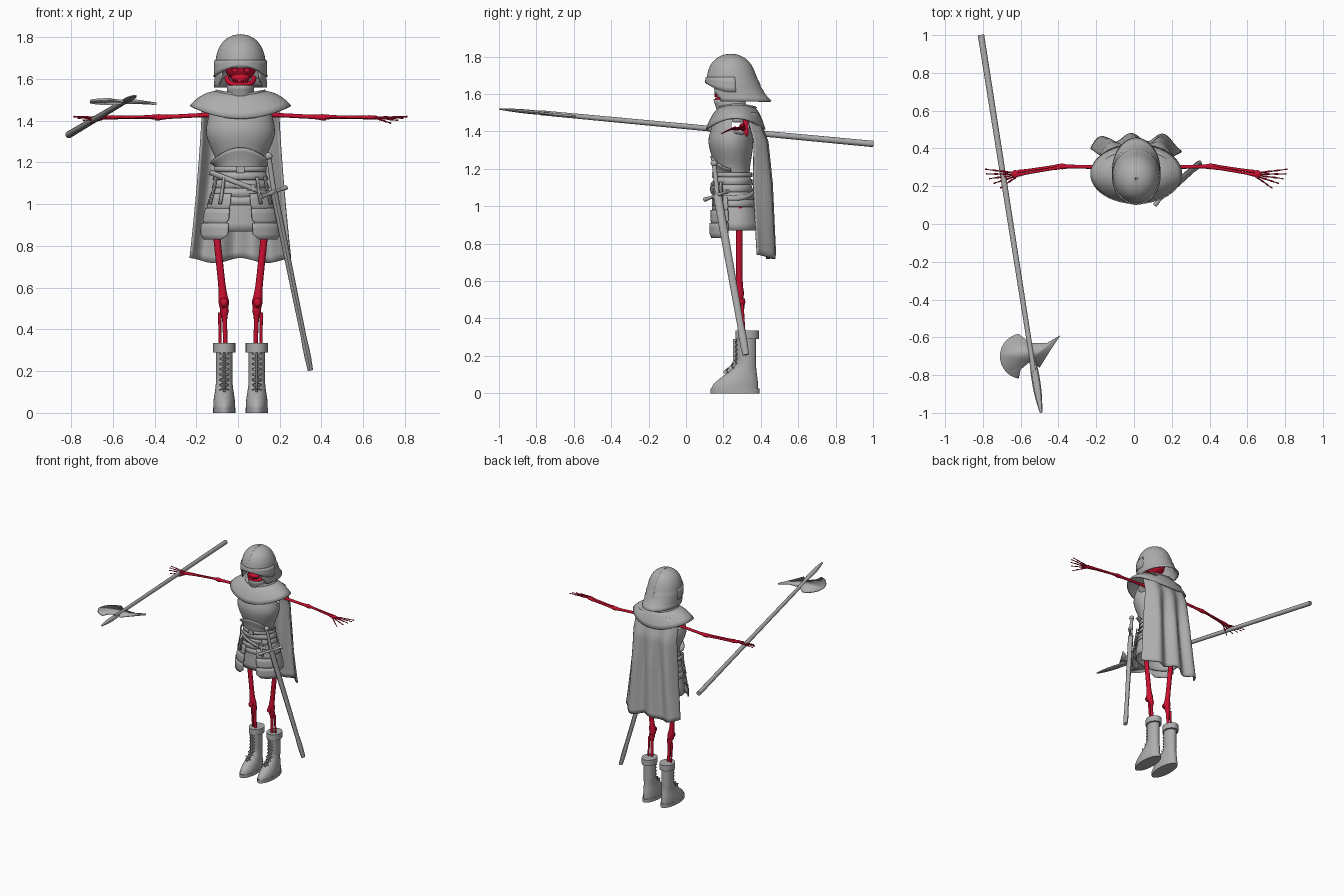
import bpy, bmesh
from math import sin, cos, pi, radians
from mathutils import Vector, Matrix

if "Cube" in bpy.data.objects:
    bpy.data.objects.remove(bpy.data.objects["Cube"])


def material(name, *rgb):
    m = bpy.data.materials.new(name)
    m.use_nodes = True
    m.diffuse_color = (*rgb, 1)
    m.node_tree.nodes["Principled BSDF"].inputs["Base Color"].default_value = (*rgb, 1)
    return m


GREY = material("plain grey", .42, .42, .42)
RED = material("bone red", .6, .005, .03)
SIDES = (1, -1)
parts = []


def steps(start, end, count):
    return [start + (end - start) * k / count for k in range(count + 1)]


def smooth(t):
    t = min(max(t, 0), 1)
    return t * t * (3 - 2 * t)


def finish(name, bm, mat, thick=0):
    bmesh.ops.recalc_face_normals(bm, faces=bm.faces)
    mesh = bpy.data.meshes.new(name)
    bm.to_mesh(mesh)
    bm.free()
    mesh.materials.append(mat)
    ob = bpy.data.objects.new(name, mesh)
    bpy.context.collection.objects.link(ob)
    if thick:
        mod = ob.modifiers.new("thickness", "SOLIDIFY")
        mod.thickness, mod.offset = thick, 0
    parts.append(ob)
    return ob


def skin(name, rows, mat, closed=True, thick=0, keep=None):
    """Surface through rows of points; closed rows without thickness get end caps."""
    bm = bmesh.new()
    rows = [[bm.verts.new(p) for p in row] for row in rows]
    for upper, lower in zip(rows, rows[1:]):
        for i in range(0 if closed else 1, len(upper)):
            quad = (upper[i - 1], upper[i], lower[i], lower[i - 1])
            if keep is None or keep(sum((v.co for v in quad), Vector()) / len(quad)):
                bm.faces.new(quad)
    if closed and not thick:
        bm.faces.new(rows[0])
        bm.faces.new(rows[-1])
    loose = [v for v in bm.verts if not v.link_faces]
    bmesh.ops.delete(bm, geom=loose, context="VERTS")
    return finish(name, bm, mat, thick)


def loft(name, rings, arc=None, sides=48, grow=0, lift=0, tilt=0, taper=0, x=0, thick=0, keep=None):
    """Rings are (z, half width, front y, back y); angle zero is the front."""
    rows = []
    for k, (z, half, front, back) in enumerate(rings):
        t = k / (len(rings) - 1)
        a, b = arc or (0, 2 * pi)
        if t == 1:
            a, b = a + taper, b - taper
        angles = steps(a, b, sides)
        if not arc:
            angles.pop()
        middle, depth = (front + back) / 2, (back - front) / 2 + grow
        rows.append([(x + (half + grow) * sin(a), middle - depth * cos(a),
                      z + lift * t * sin(a) ** 2 + tilt * sin(a)) for a in angles])
    return skin(name, rows, GREY, not arc, thick, keep)


def tube(name, path, radius, mat=GREY, sides=12, flat=1, mirror=1):
    """Bar along points; radius is a number or a rule of the way along."""
    path = [Vector((mirror * x, y, z)) for x, y, z in path]
    whole = (path[-1] - path[0]).normalized()
    ref = Vector((1, 0, 0)) if abs(whole.z) > abs(whole.x) else Vector((0, 0, 1))
    rows = []
    for i, p in enumerate(path):
        t = (path[min(i + 1, len(path) - 1)] - path[max(i - 1, 0)]).normalized()
        u = t.cross(ref).normalized()
        w = t.cross(u) * flat
        r = radius(i / (len(path) - 1)) if callable(radius) else radius
        rows.append([p + (u * cos(a) + w * sin(a)) * r for a in steps(0, 2 * pi, sides)[:-1]])
    return skin(name, rows, mat)


def line(start, end, count=16):
    return [Vector(start).lerp(Vector(end), t) for t in steps(0, 1, count)]


def bone(name, start, end, thin, knob, mirror):
    """Straight bone, slim in the middle with a knob at each end."""
    def radius(t):
        swell = abs(2 * t - 1)
        return (thin + (knob - thin) * swell ** 6) * (1 if swell < 1 else .6)
    return tube(name, line(start, end), radius, RED, mirror=mirror)


def ball(name, at, *size, mat=RED):
    bm = bmesh.new()
    scale = Vector(size if len(size) > 1 else size * 3)
    bmesh.ops.create_uvsphere(bm, u_segments=24, v_segments=14, radius=1,
                              matrix=Matrix.LocRotScale(Vector(at), None, scale))
    return finish(name, bm, mat)


def box(name, at, size, mat=GREY):
    bm = bmesh.new()
    bmesh.ops.create_cube(bm, size=1, matrix=Matrix.LocRotScale(Vector(at), None, Vector(size)))
    return finish(name, bm, mat)


def cut(ob, cutter):
    mod = ob.modifiers.new("cut", "BOOLEAN")
    mod.object, mod.solver = cutter, "EXACT"
    bpy.context.view_layer.objects.active = ob
    bpy.ops.object.modifier_apply(modifier=mod.name)
    parts.remove(cutter)
    bpy.data.objects.remove(cutter)


# Helmet: a dome with a flared tail, stepped neck lames, face opening, brow band and crest
def helmet_ring(t):
    r = max(.05, (1 - (1 - t) ** 4) ** .5)
    lame = .004 * (int(t * 15) % 2) if t > .6 else 0
    return 1.81 - .25 * t, .12 * r + lame, .24 - .13 * r, .24 + .13 * r + .08 * t ** 3 + lame


def outside_face(c):
    return c.z > 1.65 or c.y > .25 or abs(c.x) > .08 + (1.65 - c.z) / 4


loft("helmet", [helmet_ring(t * t) for t in steps(0, 1, 24)], sides=64, thick=.008, keep=outside_face)
loft("brow_band", [helmet_ring(t) for t in steps(.48, .6, 3)], (-1.7, 1.7), grow=.006, lift=-.05, thick=.008)
dome = [helmet_ring(t * t) for t in steps(0, .8, 12)]
tube("helmet_crest", [(0, front, z) for z, half, front, back in dome[:9]][::-1]
     + [(0, back, z) for z, half, front, back in dome], .005)

# Skull
skull = ball("skull", (0, .235, 1.665), .078, .083, .075)
for s in SIDES:
    cut(skull, ball("eye_cutter", (s * .03, .15, 1.645), .018, .03, .014))
cut(skull, ball("nose_cutter", (0, .16, 1.61), .01, .03, .014))
ball("upper_jaw", (0, .195, 1.605), .046, .042, .025)
tube("lower_jaw", [(.065 * sin(a), .24 - .075 * cos(a), 1.62 - .05 * cos(a) ** .5)
                   for a in steps(-1.5, 1.5, 12)], .012, RED)
for i in range(-3, 4):
    box("tooth", (i * .01, .156 + i * i * .001, 1.592), (.008, .008, .016), RED)

# Throat guard
loft("throat_guard", [(1.57 - .12 * t, .06 + .02 * t * t, .15 + .04 * t, .31 + .03 * t)
                      for t in steps(0, 1, 6)], thick=.008)

# Torso shape shared by breastplate, belts and skirt: (z, half width, front y, back y)
BODY = [(.87, .17, .15, .4), (1.17, .11, .16, .34), (1.35, .165, .12, .36), (1.45, .15, .14, .36), (1.51, .07, .2, .33)]


def body(z):
    for low, high in zip(BODY, BODY[1:]):
        if z <= high[0]:
            break
    t = smooth((z - low[0]) / (high[0] - low[0]))
    return z, *(a + (b - a) * t for a, b in zip(low[1:], high[1:]))


def body_band(name, start, end, count=1, thick=.008, **kw):
    return loft(name, [body(z) for z in steps(start, end, count)], thick=thick, **kw)


torso = body_band("breastplate", 1.13, 1.51, 16, thick=0)
cut(torso, tube("arm_cutter", line((-.4, .29, 1.43), (.4, .29, 1.43)), .048, sides=32))
body_band("waist_plate", 1.17, 1.27, 6, arc=(-1.5, 1.5), grow=.004, lift=-.07)

# Skirt, overlapping hip lames and belts
body_band("skirt", 1.17, .87, 8)
for k in range(4):
    top = 1.16 - .04 * k
    z, half, front, back = body(top)
    loft("hip_lame", [(z, half + .005, front, back), (z - .043, half + .022, front - .01, back + .015)], thick=.006)
body_band("waist_belt", 1.18, 1.155, grow=.01)
body_band("sword_belt", 1.11, 1.085, grow=.025, tilt=-.055)
for x, z in ((0, 1.167), (.05, 1.08)):
    box("belt_buckle", (x, .135 + z / 80, z), (.04, .02, .034))

# Thigh plates hung on straps
for s in SIDES:
    for k in range(3):
        top = 1.05 - .07 * k
        body_band("thigh_plate", top, top - .08, 3, arc=sorted((s * .3, s * 1.25)), sides=20,
                  grow=.018 + .005 * k, taper=.06 * (k + 1))
    for a in (.55, .95):
        body_band("thigh_strap", 1.13, 1, 3, arc=sorted((s * a, s * (a + .1))), sides=4, grow=.027)


# Shoulder mantle and its collar fold
def mantle_ring(t):
    return 1.53 - .12 * t * t, .07 + .17 * t, .2 - .09 * t, .35 + .07 * t


loft("mantle", [mantle_ring(t) for t in steps(0, 1, 8)], lift=.06, thick=.01)
loft("mantle_fold", [mantle_ring(t) for t in steps(0, .25, 4)], grow=.008, lift=.02, thick=.014)

# Cape
rows = []
for v in steps(0, 1, 24):
    rows.append([])
    for u in steps(-1, 1, 60):
        fold = .022 * cos(u * 9 + v) * min(1, v * 2)
        y = .375 + .045 * min(1, v * 5) + .035 * v - .055 * abs(u) ** 5 + fold
        rows[-1].append((u * (.18 + .06 * v ** 1.4), y, 1.5 - .77 * v + .012 * v * cos(u * 6)))
skin("cape", rows, GREY, closed=False, thick=.01)


# Boot front edge: straight shaft running out into the foot
def boot_front(z):
    return .27 - .135 * smooth((.17 - z) / .15)


ball("pelvis", (0, .28, .99), .11, .06, .05)
for s in SIDES:
    # Arm bones
    bone("shoulder_blade", (.11, .32, 1.49), (.11, .32, 1.37), .014, .01, s)
    bone("upper_arm_bone", (.12, .3, 1.43), (.41, .305, 1.415), .01, .022, s)
    bone("forearm_bone_front", (.4, .3, 1.42), (.63, .26, 1.416), .007, .014, s)
    bone("forearm_bone_back", (.4, .31, 1.415), (.63, .277, 1.414), .007, .012, s)
    ball("wrist", (s * .64, .265, 1.415), .022, .02, .01)
    # Four fingers and a thumb
    for i in range(5):
        tube("finger", line((.64, .27 - .006 * i, 1.415), (.8 - .005 * i * i, .29 - .025 * i, 1.42 - .002 * i * i)),
             lambda t: .004 + .002 * cos(3 * pi * t) ** 2 - .002 * t, RED, sides=8, mirror=s)

    # Leg bones
    bone("thigh_bone", (.13, .285, 1), (.078, .285, .505), .017, .036, s)
    ball("kneecap", (s * .08, .256, .53), .018, .01, .02)
    bone("shin_bone", (.078, .295, .505), (.068, .315, .2), .011, .034, s)
    bone("calf_bone", (.1, .3, .48), (.097, .32, .2), .007, .012, s)

    # Laced boot
    x = s * .078
    loft("boot", [(z, .04 + .012 * smooth((.15 - z) * 9), boot_front(z), .375 + .01 * smooth((.15 - z) * 9))
                  for z in steps(.33, .015, 21)], x=x)
    loft("boot_cuff", [(z, .053, .264, .39) for z in (.335, .29)], x=x)
    loft("boot_sole", [(z, .053, .132, .393) for z in (.026, 0)], x=x)
    tube("boot_tongue", [(x, boot_front(z), z) for z in steps(.29, .1, 9)], .02, flat=.3)
    for z in steps(.11, .26, 6):
        for d in SIDES:
            tube("boot_lace", [(x + d * k * .022, boot_front(z) - .008 + .01 * k * k, z + (1 + k) * .012)
                               for k in (-1, 0, 1)], .0035, sides=6)

# The figure stands slightly to its left
for ob in parts:
    ob.location.x += .012

# Sheathed sword
hilt = (.172, .168, 1.06)
tube("scabbard", line(hilt, (.347, .32, .205)), lambda t: .023 - .006 * t + .003 * (.85 < t < .95), flat=.75)
tube("sword_grip", line(hilt, (.147, .15, 1.23)), .012)
ball("sword_pommel", (.147, .15, 1.23), .018, mat=GREY)
tube("sword_guard", line((.11, .1, 1.035), (.23, .225, 1.08)), lambda t: .008 + .004 * cos(2 * pi * t) ** 2)

# Pole axe lying flat: pole, leaf spike, then a crescent blade with a back fluke
tip = (-.492, -1, 1.52)
tube("axe_pole", line((-.81, 1, 1.333), (-.53, -.78, 1.5)), lambda t: .017 - .004 * t)
tube("axe_spike", line((-.543, -.68, 1.49), tip), lambda t: .014 + .01 * sin(2.7 * t) - .012 * t ** 3, sides=8, flat=.5)
outline = [(-.59 + .12 * cos(a), -.7 + .12 * sin(a)) for a in steps(radians(100), radians(260), 14)]
outline += [(-.6, -.77), (-.54, -.72), (-.5, -.76), (-.45, -.68), (-.39, -.59), (-.46, -.63), (-.55, -.63)]
bm = bmesh.new()
bm.faces.new([bm.verts.new((x, y, 1.425 - .095 * y)) for x, y in outline])
finish("axe_head", bm, GREY, .012)

# Smooth shading with sharp edges kept
bpy.ops.object.select_all(action="DESELECT")
for ob in parts:
    ob.select_set(True)
bpy.context.view_layer.objects.active = parts[0]
bpy.ops.object.shade_smooth_by_angle(angle=radians(35))
